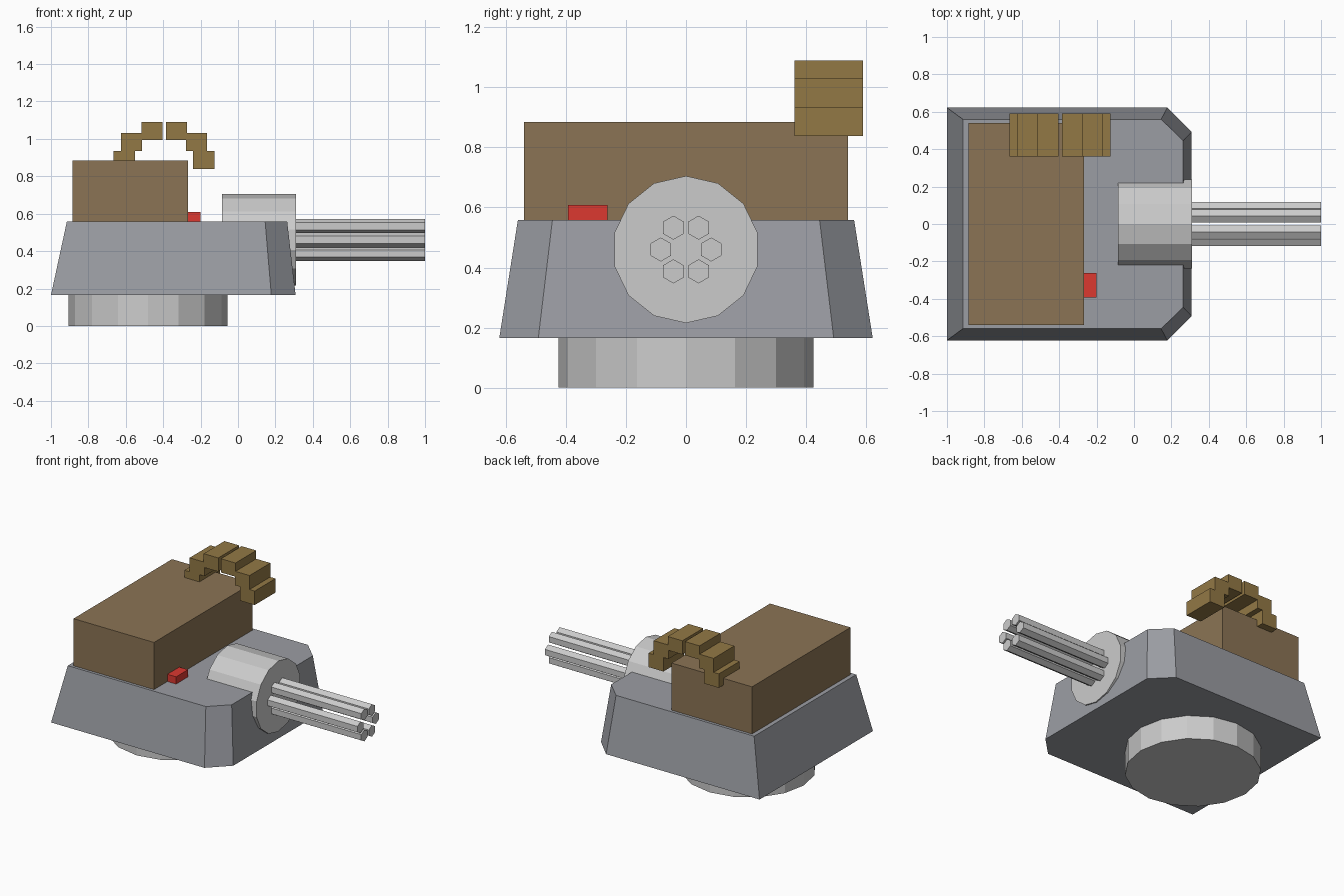
import bpy, bmesh, math
from mathutils import Matrix, Vector

if "Cube" in bpy.data.objects:
    bpy.data.objects.remove(bpy.data.objects["Cube"])


def material(name, rgb):
    m = bpy.data.materials.new(name)
    m.diffuse_color = (*rgb, 1)
    m.use_nodes = True
    m.node_tree.nodes["Principled BSDF"].inputs["Base Color"].default_value = m.diffuse_color
    return m


armour = material("armour_grey", (0.33, 0.34, 0.37))
tan = material("box_tan", (0.26, 0.175, 0.09))
brass = material("link_brass", (0.29, 0.19, 0.06))
red = material("button_red", (0.72, 0.04, 0.03))


def finish(name, bm, mat=None):
    bmesh.ops.recalc_face_normals(bm, faces=bm.faces)
    me = bpy.data.meshes.new(name)
    bm.to_mesh(me)
    bm.free()
    ob = bpy.data.objects.new(name, me)
    bpy.context.collection.objects.link(ob)
    if mat:
        me.materials.append(mat)
    return ob


def box(name, x0, x1, y0, y1, z0, z1, mat):
    bm = bmesh.new()
    bmesh.ops.create_cube(bm, size=1)
    bmesh.ops.scale(bm, vec=(x1 - x0, y1 - y0, z1 - z0), verts=bm.verts)
    bmesh.ops.translate(bm, vec=((x0 + x1) / 2, (y0 + y1) / 2, (z0 + z1) / 2), verts=bm.verts)
    return finish(name, bm, mat)


def loft(name, rings, mat=None):
    """Prism or frustum between two matching outlines."""
    bm = bmesh.new()
    a, b = [[bm.verts.new(p) for p in ring] for ring in rings]
    n = len(a)
    bm.faces.new(a)
    bm.faces.new(b)
    for i in range(n):
        j = (i + 1) % n
        bm.faces.new((a[i], a[j], b[j], b[i]))
    return finish(name, bm, mat)


def ring_x(x, y, z, r, n):
    """Polygon facing along x, with a vertex at the top."""
    angles = [2 * math.pi * i / n for i in range(n)]
    return [(x, y + r * math.sin(t), z + r * math.cos(t)) for t in angles]


# Round turret base
def ring_z(z):
    return [(-0.48 + 0.425 * math.cos(i * math.pi / 8),
             0.425 * math.sin(i * math.pi / 8), z) for i in range(16)]


loft("turret_base", [ring_z(0), ring_z(0.165)])


# Tapered armoured hull with chamfered front corners
def hull_outline(back, side, shoulder, front, corner, z):
    half = [(back, side), (shoulder, side), (front, corner)]
    pts = half + [(x, -y) for x, y in reversed(half)]
    return [(x, y, z) for x, y in pts]


loft("hull", [hull_outline(-1, 0.622, 0.178, 0.308, 0.492, 0.165),
              hull_outline(-0.915, 0.56, 0.145, 0.263, 0.445, 0.558)], armour)

# Gun drum and six barrels
DRUM_Z = 0.46
loft("gun_drum", [ring_x(-0.085, 0, DRUM_Z, 0.245, 14), ring_x(0.31, 0, DRUM_Z, 0.245, 14)])
for i in range(6):
    t = i * math.pi / 3
    y, z = 0.084 * math.cos(t), DRUM_Z + 0.084 * math.sin(t)
    loft(f"barrel_{i + 1}", [ring_x(0.29, y, z, 0.04, 6), ring_x(1.0, y, z, 0.04, 6)])

# Ammunition box and red button
box("ammo_box", -0.885, -0.267, -0.54, 0.54, 0.555, 0.885, tan)
box("button", -0.27, -0.2, -0.393, -0.262, 0.555, 0.608, red)

# Arched ammunition belt, mirrored about its middle
MID = -0.395
steps = [(0.01, 0.122, 0.995, 1.09), (0.117, 0.23, 0.935, 1.032), (0.155, 0.27, 0.838, 0.935)]
for side, label in ((1, "front"), (-1, "back")):
    for i, (a, b, z0, z1) in enumerate(steps):
        x0, x1 = sorted((MID + side * a, MID + side * b))
        box(f"belt_link_{label}_{i + 1}", x0, x1, 0.362, 0.59, z0, z1, brass)
